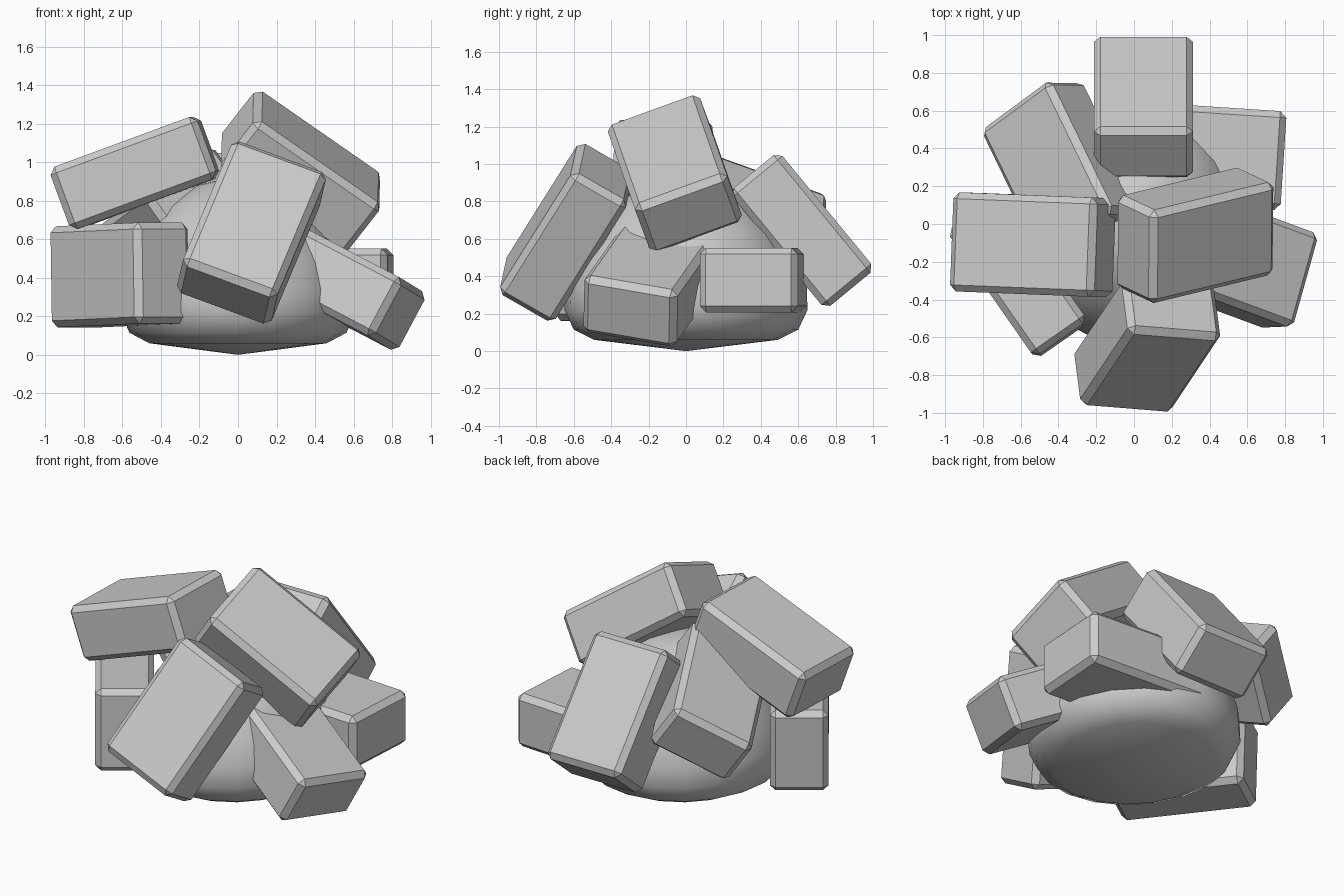
import bpy, bmesh, math
from mathutils import Vector, Matrix

if "Cube" in bpy.data.objects:
    bpy.data.objects.remove(bpy.data.objects["Cube"])

LENGTH, WIDTH, THICK, CHAMFER = 0.815, 0.525, 0.345, 0.034


def new_object(name, bm):
    mesh = bpy.data.meshes.new(name)
    bm.to_mesh(mesh)
    bm.free()
    ob = bpy.data.objects.new(name, mesh)
    bpy.context.collection.objects.link(ob)
    return ob


def block(name, centre, along, across):
    """Chamfered block; 'along' is its long axis, 'across' its width axis."""
    u = Vector(along).normalized()
    v = Vector(across)
    v = (v - u * v.dot(u)).normalized()
    n = u.cross(v)
    bm = bmesh.new()
    bmesh.ops.create_cube(bm, size=1)
    bmesh.ops.scale(bm, vec=(LENGTH, WIDTH, THICK), verts=bm.verts)
    bmesh.ops.bevel(bm, geom=bm.edges[:], offset=CHAMFER, segments=1,
                    affect='EDGES', profile=0.5)
    ob = new_object(name, bm)
    rot = Matrix((u, v, n)).transposed().to_4x4()
    ob.matrix_world = Matrix.Translation(centre) @ rot
    return ob


# Smooth rounded core, turned from a profile and slightly narrower in x
profile = [(0, 0.0), (0.49, 0.06), (0.60, 0.115), (0.65, 0.22), (0.645, 0.34),
           (0.60, 0.48), (0.52, 0.63), (0.40, 0.77), (0.23, 0.88), (0, 0.93)]
bm = bmesh.new()
verts = [bm.verts.new((r, 0, z)) for r, z in profile]
edges = [bm.edges.new(p) for p in zip(verts, verts[1:])]
bmesh.ops.spin(bm, geom=verts + edges, cent=(0, 0, 0), axis=(0, 0, 1),
               angle=math.tau, steps=20)
bmesh.ops.remove_doubles(bm, verts=bm.verts, dist=1e-4)
bmesh.ops.scale(bm, vec=(0.94, 1, 1), verts=bm.verts)
bmesh.ops.recalc_face_normals(bm, faces=bm.faces)
for f in bm.faces:
    f.smooth = True
new_object("core", bm)

# Eight blocks embedded around the core
block("upper_left_block", (-0.535, -0.11, 0.945), (0.76, -0.03, 0.28), (0.03, 1, 0))
block("upper_right_block", (0.325, -0.06, 0.95), (0.62, 0.15, -0.43), (0, -0.46, -0.17))
block("front_block", (0.07, -0.64, 0.635), (-0.26, -0.39, -0.62), (0.44, -0.04, -0.17))
block("left_block", (-0.615, -0.28, 0.415), (0.44, -0.63, 0.02), (0, 0, 1))
block("right_block", (0.50, -0.18, 0.38), (-0.65, 0.24, 0.34), (0.13, 0.47, -0.08))
block("rear_right_block", (0.385, 0.36, 0.38), (-0.77, 0.05, 0), (-0.03, -0.48, 0))
block("rear_block", (0.05, 0.62, 0.645), (0, 0.51, -0.62), (1, 0, 0))
block("rear_left_block", (-0.375, 0.28, 0.705), (0.31, -0.64, 0.23), (0.34, 0.29, 0.24))
